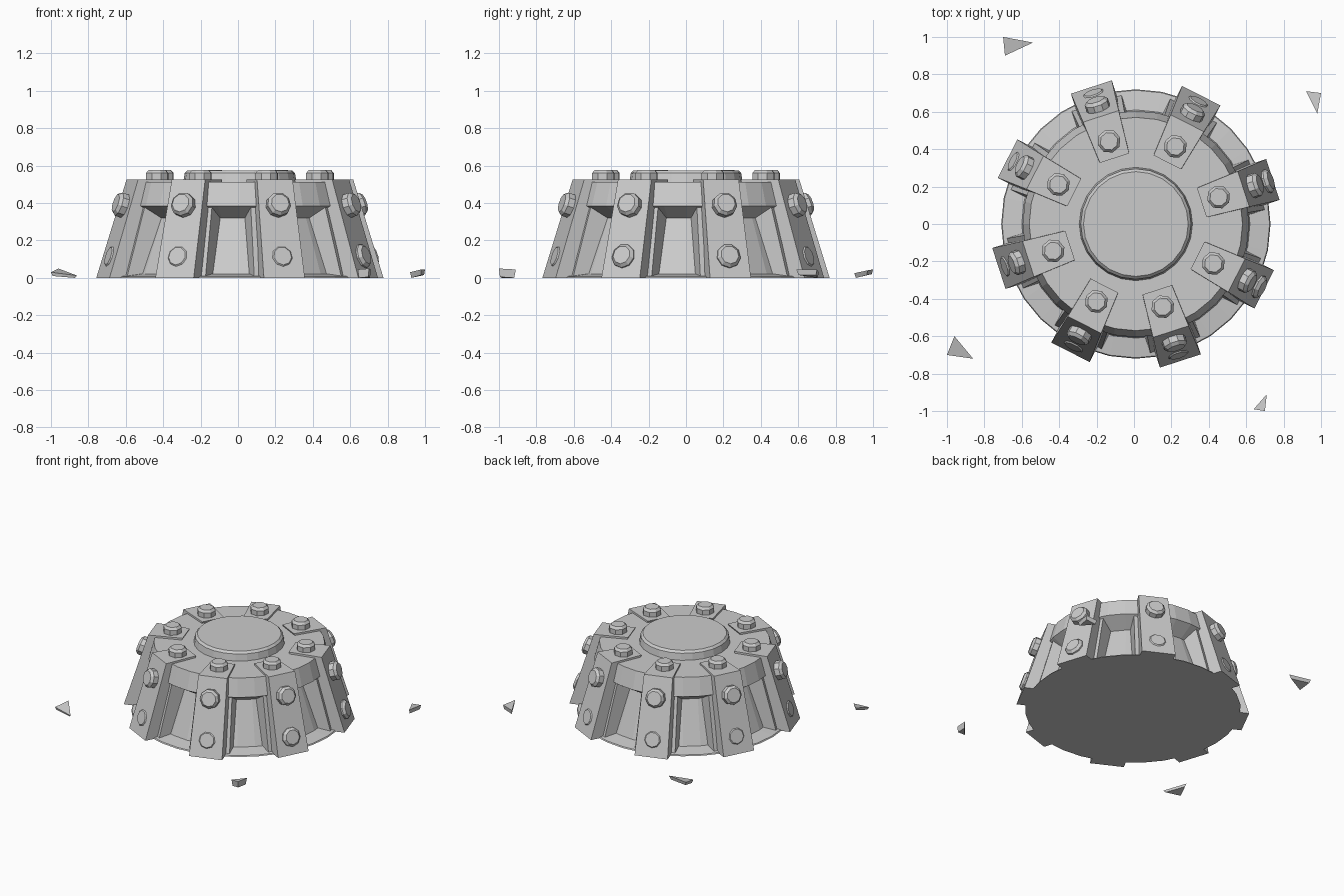
import bpy, bmesh, math
from mathutils import Matrix, Vector

if "Cube" in bpy.data.objects:
    bpy.data.objects.remove(bpy.data.objects["Cube"])

CENTRE = Vector((0.01, 0.0, 0.0))

stone = bpy.data.materials.new("light_grey")
stone.use_nodes = True
stone.diffuse_color = (0.6, 0.6, 0.6, 1)
stone.node_tree.nodes["Principled BSDF"].inputs["Base Color"].default_value = (0.6, 0.6, 0.6, 1)


def finish(name, bm, matrix=Matrix()):
    bmesh.ops.recalc_face_normals(bm, faces=bm.faces)
    mesh = bpy.data.meshes.new(name)
    bm.to_mesh(mesh)
    bm.free()
    mesh.materials.append(stone)
    obj = bpy.data.objects.new(name, mesh)
    obj.matrix_world = matrix
    bpy.context.collection.objects.link(obj)
    return obj


def lathe(name, profile, sides, matrix):
    """Closed solid from (radius, height) rings, capped at both ends."""
    bm = bmesh.new()
    rings = []
    for r, z in profile:
        rings.append([bm.verts.new((r * math.cos(math.tau * i / sides),
                                    r * math.sin(math.tau * i / sides), z))
                      for i in range(sides)])
    for a, b in zip(rings, rings[1:]):
        for i in range(sides):
            j = (i + 1) % sides
            bm.faces.new((a[i], a[j], b[j], b[i]))
    bm.faces.new(rings[0])
    bm.faces.new(rings[-1])
    return finish(name, bm, matrix)


def bracket(name, profile, matrix):
    """Side profile of (radius, height, half width) stations, mirrored across."""
    bm = bmesh.new()
    left = [bm.verts.new((r, w, z)) for r, z, w in profile]
    right = [bm.verts.new((r, -w, z)) for r, z, w in profile]
    n = len(profile)
    for i in range(n):
        j = (i + 1) % n
        bm.faces.new((left[i], left[j], right[j], right[i]))
    bm.faces.new(left)
    bm.faces.new(right)
    return finish(name, bm, matrix)


def shard(name, top, thickness):
    bm = bmesh.new()
    points = [Vector(p) for p in top]
    mid = sum(points, Vector()) / len(points)
    for p in points:
        bm.verts.new(p)
        q = p.lerp(mid, 0.15)
        q.z = max(0, p.z - thickness)
        bm.verts.new(q)
    bmesh.ops.convex_hull(bm, input=bm.verts)
    return finish(name, bm)


place = Matrix.Translation(CENTRE)

# Main body: base lip, recessed wall, overhanging rim band and top
lathe("body", [(0.72, 0), (0.715, 0.008), (0.61, 0.022), (0.5, 0.32),
               (0.605, 0.385), (0.57, 0.512)], 32, place)
lathe("centre_cap", [(0.305, 0.5), (0.295, 0.56), (0.28, 0.575)], 24, place)

# Eight sloping clamps, each with a backing rib and three bolts
slope = math.atan2(0.525, 0.165)
BOLT = [(0.066, -0.03), (0.066, 0.035), (0.05, 0.052)]
for k in range(8):
    angle = math.radians(18 + 45 * k)
    turn = place @ Matrix.Rotation(angle, 4, 'Z')
    bracket(f"clamp_{k + 1}", [(0.37, 0.525, 0.082), (0.605, 0.525, 0.1), (0.77, 0, 0.115),
                               (0.5, 0, 0.115), (0.4, 0.45, 0.09)], turn)
    bracket(f"rib_{k + 1}", [(0.4, 0.4, 0.125), (0.57, 0.4, 0.125), (0.68, 0.005, 0.14),
                             (0.5, 0.005, 0.14)], turn)
    lathe(f"top_bolt_{k + 1}", [(0.063, 0.5), (0.063, 0.56), (0.048, 0.577)], 8,
          turn @ Matrix.Translation((0.465, 0, 0)))

    # Bolts standing square to the sloping face; the lower ones sit almost flush
    lower_depth = -0.025 if math.cos(angle) > 0.8 else -0.045
    for name, z, depth in (("upper", 0.385, 0), ("lower", 0.115, lower_depth)):
        r = 0.77 - z / math.tan(slope)
        seat = (turn @ Matrix.Translation((r, 0, z)) @ Matrix.Rotation(slope, 4, 'Y')
                @ Matrix.Translation((0, 0, depth)))
        lathe(f"{name}_bolt_{k + 1}", BOLT, 9, seat)

# Loose shards lying around the base
shard("shard_back_right", [(-0.7, 1, 0.045), (-0.54, 0.97, 0.04), (-0.69, 0.9, 0.025)], 0.025)
shard("shard_back_left", [(0.92, 0.71, 0.03), (1, 0.7, 0.045), (0.98, 0.59, 0.045)], 0.03)
shard("shard_front_right", [(-0.96, -0.6, 0.05), (-1, -0.7, 0.03), (-0.86, -0.72, 0.012)], 0.02)
shard("shard_front_left", [(0.71, -0.91, 0.045), (0.7, -1, 0.05), (0.64, -0.99, 0.045)], 0.045)
